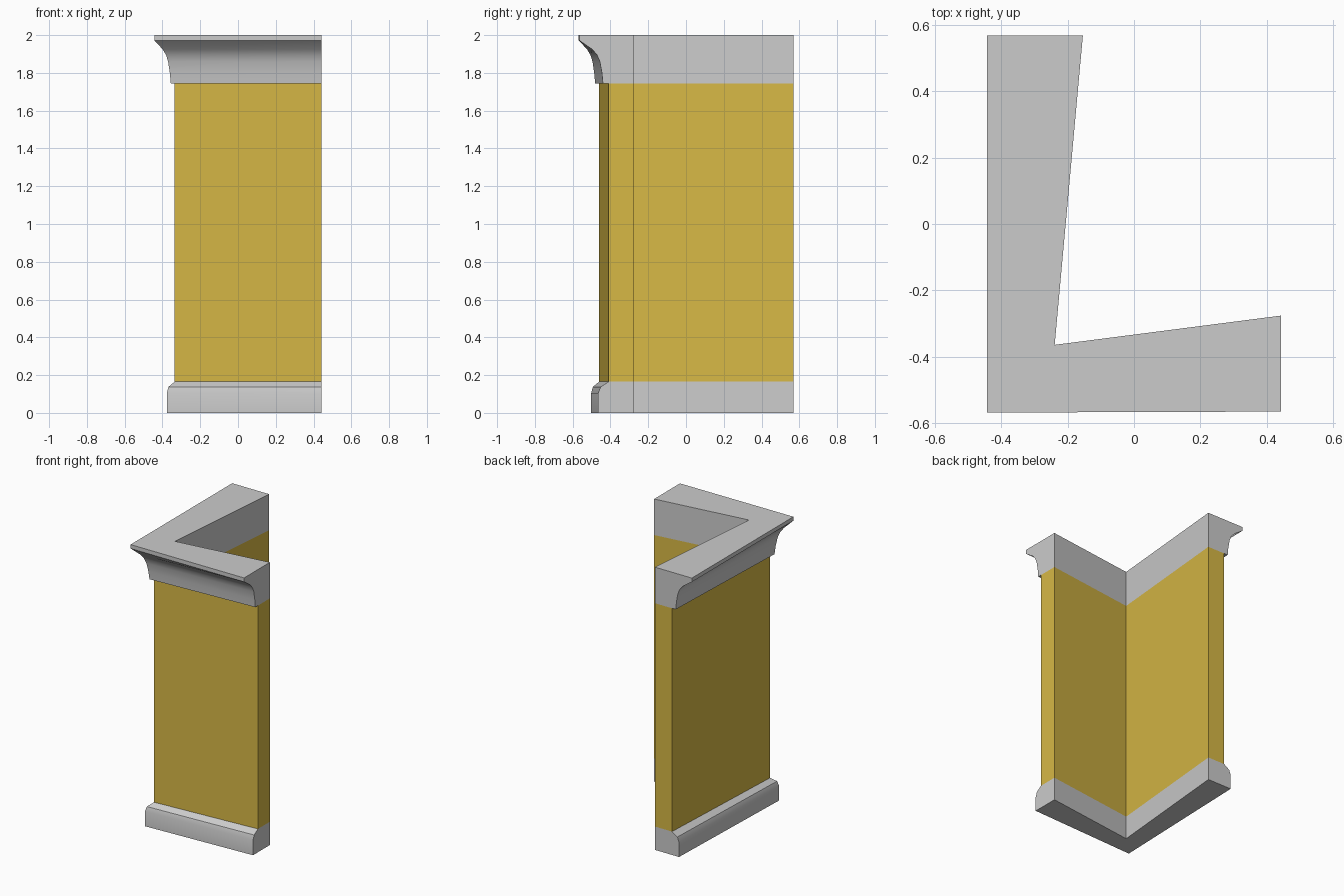
import bpy, bmesh, math

if "Cube" in bpy.data.objects:
    bpy.data.objects.remove(bpy.data.objects["Cube"])

# Corner pillar: one L-shaped sweep with mitred corner, in three stacked parts.
# Profile points are (offset at corner, offset at free ends, z), from the wall's outer face.
IN_C, IN_E = -0.096, -0.134   # inner face


def stations(c, e, z):
    """One profile point placed at the back end, the corner and the right end."""
    return [(-0.288 - e, 0.568, z),
            (-0.335 - c, -0.46 - c, z),
            (0.443, -0.41 - e, z)]


def sweep(name, profile, skip=(), material=None):
    """Loft the closed profile round the corner; skip leaves out hidden joint strips."""
    bm = bmesh.new()
    rows = [[bm.verts.new(p) for p in stations(*q)] for q in profile]
    n = len(rows)
    for i in range(n):
        if i in skip:
            continue
        a, b = rows[i], rows[(i + 1) % n]
        for s in range(2):
            bm.faces.new((a[s], a[s + 1], b[s + 1], b[s]))
    # End caps
    bm.faces.new([r[0] for r in rows])
    bm.faces.new([r[2] for r in reversed(rows)])
    bmesh.ops.recalc_face_normals(bm, faces=bm.faces)
    mesh = bpy.data.meshes.new(name)
    bm.to_mesh(mesh)
    bm.free()
    obj = bpy.data.objects.new(name, mesh)
    bpy.context.collection.objects.link(obj)
    if material:
        mesh.materials.append(material)
    bpy.ops.object.select_all(action='DESELECT')
    obj.select_set(True)
    bpy.context.view_layer.objects.active = obj
    bpy.ops.object.shade_smooth_by_angle(angle=math.radians(35))
    return obj


yellow = bpy.data.materials.new("yellow_wall")
yellow.diffuse_color = (0.68, 0.48, 0.06, 1)
yellow.use_nodes = True
yellow.node_tree.nodes["Principled BSDF"].inputs["Base Color"].default_value = yellow.diffuse_color

Z_BASE, Z_CROWN = 0.165, 1.745

# Skirting with rounded top edge
sweep("base_trim", [
    (IN_C, IN_E, Z_BASE), (IN_C, IN_E, 0),
    (0.042, 0.055, 0), (0.042, 0.055, 0.105),
    (0.033, 0.042, 0.138), (0, 0, Z_BASE)], skip=(5,))

# Plain wall
sweep("wall", [
    (IN_C, IN_E, Z_CROWN), (IN_C, IN_E, Z_BASE),
    (0, 0, Z_BASE), (0, 0, Z_CROWN)], skip=(1, 3), material=yellow)

# Cove cornice
sweep("cornice", [
    (0, 0, Z_CROWN), (0.021, 0.030, Z_CROWN),
    (0.026, 0.035, 1.80), (0.035, 0.046, 1.86),
    (0.046, 0.061, 1.895), (0.064, 0.087, 1.925),
    (0.108, 0.155, 1.972), (0.108, 0.155, 2.0),
    (IN_C, IN_E, 2.0), (IN_C, IN_E, Z_CROWN)], skip=(9,))
